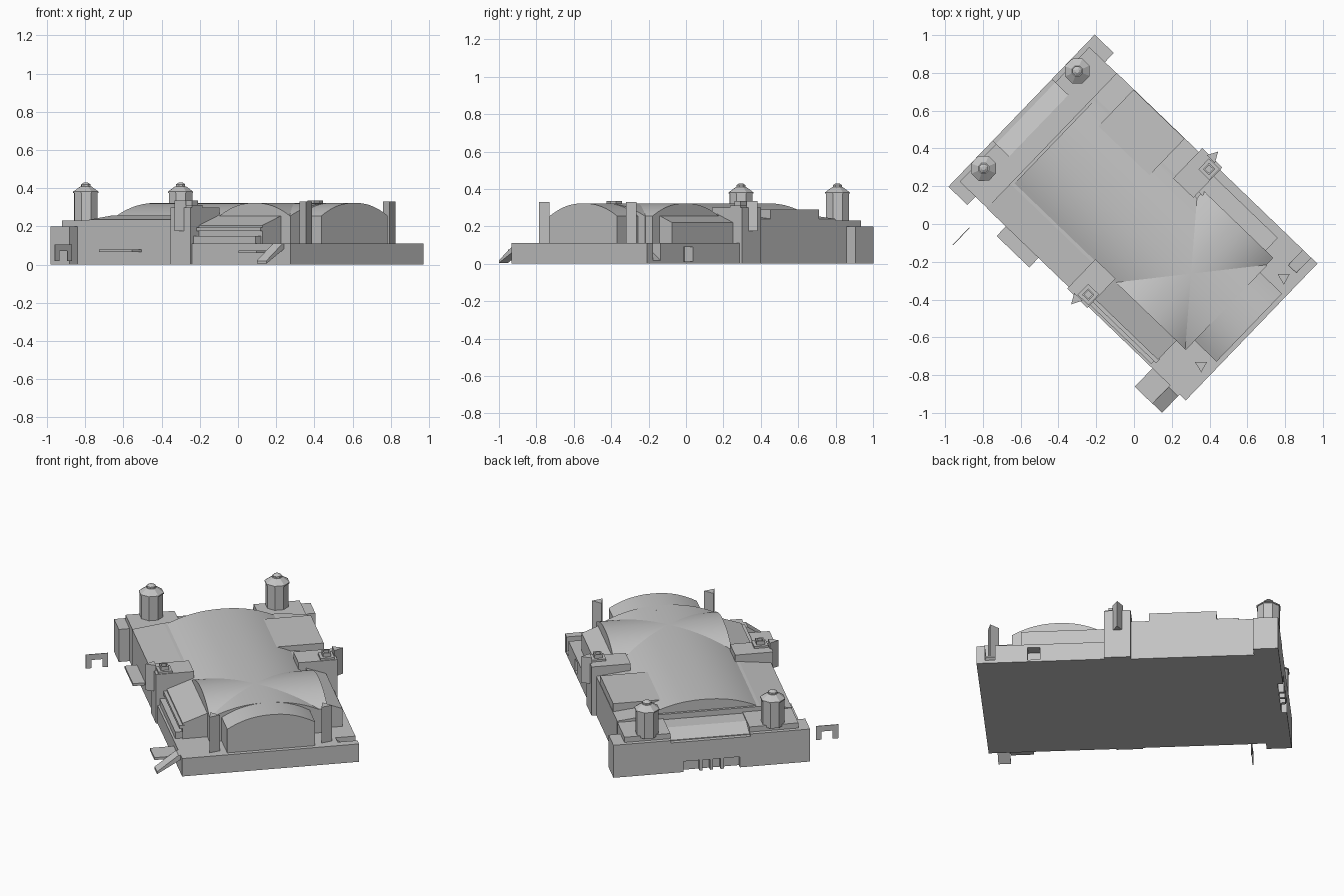
import bpy, bmesh, math
from mathutils import Matrix, Vector

cube = bpy.data.objects.get("Cube")
if cube:
    bpy.data.objects.remove(cube, do_unlink=True)

stone = bpy.data.materials.new("grey_stone")
stone.use_nodes = True
colour = (0.55, 0.55, 0.55, 1)
stone.diffuse_color = colour
stone.node_tree.nodes["Principled BSDF"].inputs["Base Color"].default_value = colour

# The building is laid out along its own axes, then turned on the site
TURN = Matrix.Rotation(math.radians(-43.9), 4, 'Z')
MID = 0.02          # sideways centre of the nave
CROSS = 0.40        # lengthwise centre of the transept


def finish(name, bm, smooth=False):
    bmesh.ops.recalc_face_normals(bm, faces=bm.faces)
    bm.transform(TURN)
    mesh = bpy.data.meshes.new(name)
    bm.to_mesh(mesh)
    bm.free()
    mesh.materials.append(stone)
    ob = bpy.data.objects.new(name, mesh)
    bpy.context.collection.objects.link(ob)
    if smooth:
        bpy.ops.object.select_all(action='DESELECT')
        ob.select_set(True)
        bpy.context.view_layer.objects.active = ob
        bpy.ops.object.shade_smooth_by_angle(angle=math.radians(30))
    return ob


def prism(name, profile, axis, a, b, smooth=False):
    """Extrude a 2D outline along one building axis from a to b."""
    place = {'u': lambda p, t: (t, p[0], p[1]),
             'v': lambda p, t: (p[0], t, p[1]),
             'z': lambda p, t: (p[0], p[1], t)}[axis]
    bm = bmesh.new()
    ends = [[bm.verts.new(place(p, t)) for p in profile] for t in (a, b)]
    bm.faces.new(ends[0])
    bm.faces.new(ends[1])
    n = len(profile)
    for i in range(n):
        j = (i + 1) % n
        bm.faces.new((ends[0][i], ends[0][j], ends[1][j], ends[1][i]))
    return finish(name, bm, smooth)


def box(name, u, v, z):
    return prism(name, [(u[0], v[0]), (u[1], v[0]), (u[1], v[1]), (u[0], v[1])], 'z', *z)


def vault(name, axis, mid, half, base, a, b, spring=0.255, top=0.323):
    """Barrel vault: a segmental arch standing on straight walls."""
    arch = []
    for i in range(25):
        t = -1 + i / 12
        arch.append((mid + half * t, spring + (top - spring) * (1 - abs(t) ** 2.2)))
    outline = [(mid - half, base)] + arch + [(mid + half, base)]
    return prism(name, outline, axis, a, b, True)


def cut(target, cutter):
    mod = target.modifiers.new("recess", 'BOOLEAN')
    mod.operation = 'DIFFERENCE'
    mod.solver = 'EXACT'
    mod.object = cutter
    cutter.hide_render = True
    cutter.hide_viewport = True
    cutter.display_type = 'WIRE'


# Front terrace with side recesses
terrace = box("terrace", (0, 0.845), (-0.483, 0.522), (0, 0.11))
cut(terrace, box("side_door_cutter", (0.49, 0.56), (0.46, 0.6), (0.012, 0.09)))
cut(terrace, prism("side_stair_cutter", [(0.41, 0.13), (0.41, 0.10), (0.53, 0.012), (0.53, 0.13)],
                   'u', 0.74, 0.798))

# Rear hall with sloping aisle roofs
hall = [(-0.48, 0), (-0.48, 0.235), (-0.30, 0.258), (0.34, 0.258), (0.513, 0.24), (0.513, 0)]
prism("rear_hall", hall, 'u', -0.62, 0.02)
box("raised_roof_block", (-0.495, -0.12), (0.24, 0.511), (0.1, 0.29))

# Nave and transept vaults
vault("nave_vault", 'u', MID, 0.31, 0.1, -0.605, 0.66)
vault("nave_front_vault", 'u', 0.028, 0.25, 0.1, 0.6, 0.82)
vault("transept_vault", 'v', CROSS, 0.255, 0.1, -0.29, 0.382)

# Side galleries with lean-to roofs
east = [(0.36, 0.1), (0.475, 0.1), (0.475, 0.22), (0.36, 0.265)]
prism("east_gallery", east, 'u', 0.1, 0.6)
west = [(-0.27, 0.1), (-0.43, 0.1), (-0.43, 0.205), (-0.27, 0.262)]
prism("west_gallery", west, 'u', 0.13, 0.59)
box("west_gallery_ledge", (0.11, 0.58), (-0.47, -0.42), (0.1, 0.15))
box("west_gallery_cornice", (0.13, 0.595), (-0.45, -0.42), (0.175, 0.195))

# Piers flanking the crossing, each with a chimney and a hanging fin
for side, s, outer, inner in (("west", -1, -0.492, -0.276), ("east", 1, 0.54, 0.318)):
    v0, v1 = sorted((outer, inner))
    box(side + "_pier", (-0.018, 0.13), (v0, v1), (0, 0.30))
    c = outer - s * 0.055
    collar = box(side + "_chimney_collar", (0.045, 0.125), (c - 0.04, c + 0.04), (0.29, 0.312))
    rim = box(side + "_chimney", (0.062, 0.108), (c - 0.023, c + 0.023), (0.29, 0.335))
    cut(rim, box(side + "_flue_cutter", (0.07, 0.1), (c - 0.015, c + 0.015), (0.315, 0.35)))
    prism(side + "_pier_fin", [(0.025, outer - s * 0.01), (0.085, outer - s * 0.01),
                               (0.055, outer + s * 0.045)], 'z', 0.175, 0.335)

# Triangular pylons on the terrace
for name, u, v in (("west_pylon", 0.775, -0.293), ("east_pylon", 0.768, 0.345)):
    corners = []
    for k in range(3):
        a = math.radians(120 * k + 75)
        corners.append((u + 0.037 * math.cos(a), v + 0.037 * math.sin(a)))
    prism(name, corners, 'z', 0.1, 0.33)

# Rear block with entrance recess and small posts
rear = box("rear_block", (-0.845, -0.6), (-0.478, 0.511), (0, 0.185))
cut(rear, box("rear_entrance_cutter", (-0.9, -0.815), (-0.14, 0.18), (-0.02, 0.065)))
for i, v in enumerate((-0.04, 0.02, 0.08)):
    box("entrance_post_%d" % (i + 1), (-0.845, -0.81), (v - 0.009, v + 0.009), (0, 0.067))
prism("rear_lean_to", [(-0.82, 0.15), (-0.82, 0.19), (-0.724, 0.225), (-0.6, 0.225), (-0.6, 0.15)],
      'v', -0.21, 0.26)

# Rear corner buttresses, tower bases and octagonal towers
for side, ear, base, v in (("west", (-0.539, -0.47), (-0.478, -0.2), -0.34),
                           ("east", (0.5, 0.578), (0.25, 0.511), 0.375)):
    box(side + "_buttress", (-0.845, -0.705), ear, (0, 0.2))
    box(side + "_rear_parapet", (-0.845, -0.8), base, (0.18, 0.2))
    box(side + "_tower_base", (-0.82, -0.6), base, (0.15, 0.232))
    bm = bmesh.new()
    for low, high, r0, r1 in ((0.22, 0.378, 0.066, 0.066), (0.375, 0.382, 0.071, 0.071),
                              (0.382, 0.41, 0.071, 0.03), (0.405, 0.42, 0.026, 0.026),
                              (0.42, 0.43, 0.026, 0.01)):
        bmesh.ops.create_cone(bm, cap_ends=True, segments=8, radius1=r0, radius2=r1,
                              depth=high - low,
                              matrix=Matrix.Translation(Vector((-0.778, v, (low + high) / 2)))
                              @ Matrix.Rotation(math.radians(22.5), 4, 'Z'))
    finish(side + "_tower", bm)

# Entrance canopies and ramp on the west side
box("rear_canopy", (-0.48, -0.24), (-0.55, -0.47), (0.065, 0.08))
box("terrace_canopy", (0.6, 0.73), (-0.618, -0.47), (0.06, 0.075))
prism("terrace_ramp", [(-0.617, 0.005), (-0.617, 0.02), (-0.495, 0.11), (-0.47, 0.11), (-0.47, 0.09)],
      'u', 0.73, 0.80)

# Free-standing gate panel
gate = [(-0.745, 0.02), (-0.745, 0.105), (-0.618, 0.105), (-0.618, 0.02), (-0.65, 0.02),
        (-0.65, 0.07), (-0.713, 0.07), (-0.713, 0.02)]
prism("gate_panel", gate, 'u', -0.616, -0.612)
